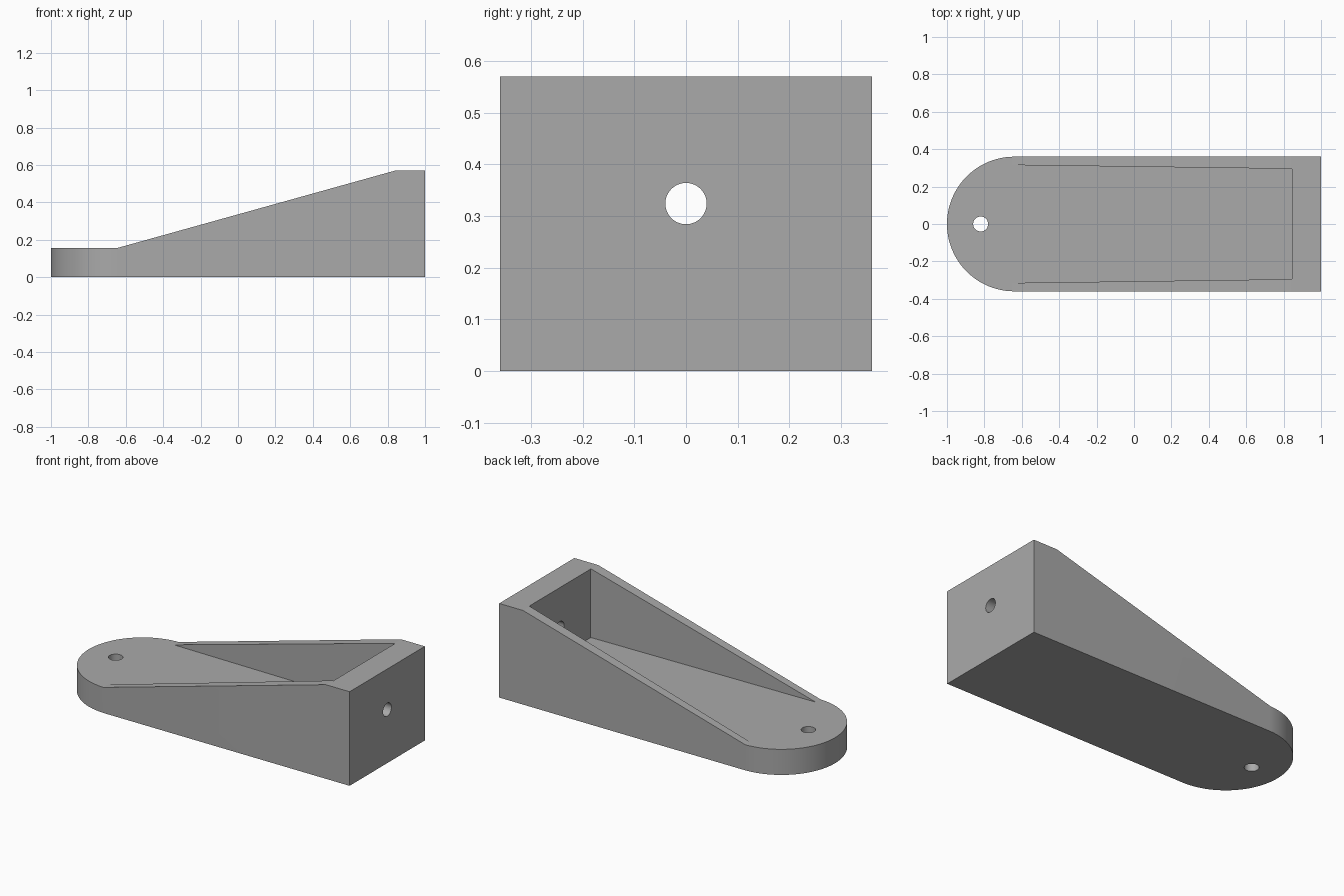
import bpy, bmesh, math
from mathutils import Vector

cube = bpy.data.objects.get("Cube")
if cube:
    bpy.data.objects.remove(cube, do_unlink=True)

HALF_WIDTH, BASE, TOP = 0.36, 0.155, 0.57
ARC_X = -1 + HALF_WIDTH

grey = bpy.data.materials.new("plain grey")
grey.use_nodes = True
grey.diffuse_color = (0.4, 0.4, 0.4, 1)
grey.node_tree.nodes["Principled BSDF"].inputs["Base Color"].default_value = grey.diffuse_color


def prism(name, points, sweep):
    """Extrude a closed outline of 3D points along the sweep vector."""
    bm = bmesh.new()
    face = bm.faces.new([bm.verts.new(p) for p in points])
    ext = bmesh.ops.extrude_face_region(bm, geom=[face])
    moved = [v for v in ext["geom"] if isinstance(v, bmesh.types.BMVert)]
    bmesh.ops.translate(bm, verts=moved, vec=Vector(sweep))
    bmesh.ops.recalc_face_normals(bm, faces=bm.faces)
    mesh = bpy.data.meshes.new(name)
    bm.to_mesh(mesh)
    bm.free()
    mesh.materials.append(grey)
    obj = bpy.data.objects.new(name, mesh)
    bpy.context.collection.objects.link(obj)
    return obj


def circle(radius, n=48):
    angles = [2 * math.pi * i / n for i in range(n)]
    return [(radius * math.cos(a), radius * math.sin(a)) for a in angles]


# Block with a rounded end
steps = 48
outline = [(1, -HALF_WIDTH, 0), (1, HALF_WIDTH, 0)]
for i in range(steps + 1):
    a = math.pi / 2 + math.pi * i / steps
    outline.append((ARC_X + HALF_WIDTH * math.cos(a), HALF_WIDTH * math.sin(a), 0))
body = prism("wedge_bracket", outline, (0, 0, 0.7))

# Sloping top
slope = [(-1.1, BASE), (-0.65, BASE), (0.84, TOP), (1.1, TOP), (1.1, 1), (-1.1, 1)]
slope_cutter = prism("slope_cutter", [(x, -0.5, z) for x, z in slope], (0, 1, 0))

# Slightly tapered open pocket, level with the rounded tab
pocket = [(-0.65, -0.315), (0.845, -0.295), (0.845, 0.295), (-0.65, 0.315)]
pocket_cutter = prism("pocket_cutter", [(x, y, BASE) for x, y in pocket], (0, 0, 1))

# Bolt holes through the tab and the end wall
tab_hole = prism("tab_hole_cutter", [(x - 0.82, y, -0.1) for x, y in circle(0.04)], (0, 0, 0.5))
wall_hole = prism("wall_hole_cutter", [(0.7, y, z + 0.324) for y, z in circle(0.04)], (0.5, 0, 0))

bpy.ops.object.select_all(action="DESELECT")
bpy.context.view_layer.objects.active = body
body.select_set(True)
for cutter in (slope_cutter, pocket_cutter, tab_hole, wall_hole):
    cutter.hide_render = True
    cut = body.modifiers.new(cutter.name, "BOOLEAN")
    cut.operation, cut.solver, cut.object = "DIFFERENCE", "EXACT", cutter
    bpy.ops.object.modifier_apply(modifier=cut.name)
    bpy.data.objects.remove(cutter, do_unlink=True)

bpy.ops.object.shade_smooth_by_angle(angle=math.radians(12))
